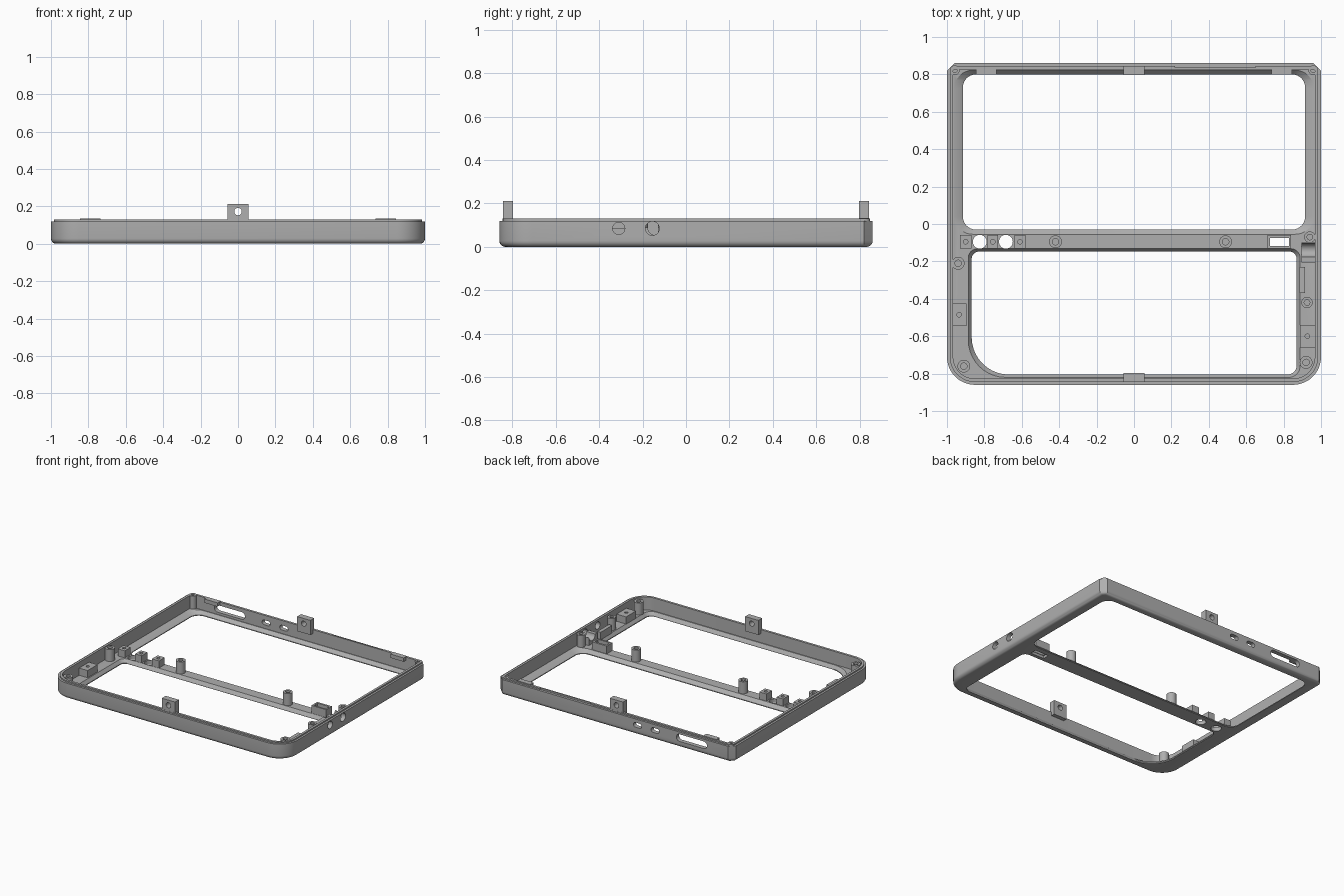
import bpy, bmesh
from math import cos, sin, pi
from mathutils import Matrix

if "Cube" in bpy.data.objects:
    bpy.data.objects.remove(bpy.data.objects["Cube"])

GREY = (0.43, 0.43, 0.43, 1)
mat = bpy.data.materials.new("plain grey")
mat.use_nodes = True
mat.diffuse_color = GREY
mat.node_tree.nodes["Principled BSDF"].inputs["Base Color"].default_value = GREY

FLOOR, RIM, TOP = 0.03, 0.12, 0.13


def finish(bm, name):
    bmesh.ops.recalc_face_normals(bm, faces=bm.faces)
    me = bpy.data.meshes.new(name)
    bm.to_mesh(me)
    bm.free()
    ob = bpy.data.objects.new(name, me)
    me.materials.append(mat)
    bpy.context.collection.objects.link(ob)
    return ob


def outline(x0, x1, y0, y1, radii, inset=0, segs=(10, 10, 10, 10)):
    """Rounded rectangle; corners run front-left, front-right, back-right, back-left on screen."""
    x0, x1, y0, y1 = x0 + inset, x1 - inset, y0 + inset, y1 - inset
    corners = [(x0, y0, 1, 1), (x1, y0, -1, 1), (x1, y1, -1, -1), (x0, y1, 1, -1)]
    pts = []
    for i, (x, y, sx, sy) in enumerate(corners):
        r = max(radii[i] - inset, 0.006)
        for k in range(segs[i] + 1):
            a = pi + i * pi / 2 + k / segs[i] * pi / 2
            pts.append((x + sx * r + r * cos(a), y + sy * r + r * sin(a)))
    return pts


def loft(name, layers):
    """Closed solid through a stack of (outline, z)."""
    bm = bmesh.new()
    rings = [[bm.verts.new((x, y, z)) for x, y in pts] for pts, z in layers]
    for a, b in zip(rings, rings[1:]):
        n = len(a)
        for i in range(n):
            bm.faces.new((a[i], a[(i + 1) % n], b[(i + 1) % n], b[i]))
    bm.faces.new(rings[0])
    bm.faces.new(rings[-1])
    return finish(bm, name)


def box(name, x0, x1, y0, y1, z0, z1):
    bm = bmesh.new()
    bmesh.ops.create_cube(bm, size=1)
    bmesh.ops.scale(bm, vec=(x1 - x0, y1 - y0, z1 - z0), verts=bm.verts)
    bmesh.ops.translate(bm, vec=((x0 + x1) / 2, (y0 + y1) / 2, (z0 + z1) / 2), verts=bm.verts)
    return finish(bm, name)


def cyl(name, at, r, depth, axis="Z"):
    bm = bmesh.new()
    turn = {"Z": Matrix(), "X": Matrix.Rotation(pi / 2, 4, "Y"), "Y": Matrix.Rotation(pi / 2, 4, "X")}
    bmesh.ops.create_cone(bm, cap_ends=True, segments=28, radius1=r, radius2=r, depth=depth,
                          matrix=Matrix.Translation(at) @ turn[axis])
    return finish(bm, name)


def cut(ob, cutters):
    """Subtract each cutter from the part, then discard it."""
    bpy.context.view_layer.objects.active = ob
    for c in cutters:
        c.hide_render = True
        m = ob.modifiers.new("cut", "BOOLEAN")
        m.operation, m.solver, m.object = "DIFFERENCE", "EXACT", c
        bpy.ops.object.modifier_apply(modifier=m.name)
        bpy.data.objects.remove(c)
    return ob


# Outer shell with rounded underside, chamfered back corners and a stepped rim
R = (0.15, 0.15, 0.04, 0.04)


def shell(inset):
    return outline(-1, 1, -0.86, 0.86, R, inset, (12, 12, 1, 1))


f = 0.028
under = [(shell(f * (1 - sin(k * pi / 10))), f * (1 - cos(k * pi / 10))) for k in range(6)]
frame = loft("frame", under + [(shell(0), RIM), (shell(0.015), RIM), (shell(0.015), TOP)])

# Hollow and the two screen openings with sloping edges
hollow = loft("hollow_cutter", [(shell(0.033), FLOOR), (shell(0.033), 0.3)])


def opening(box_low, r_low, box_high, r_high):
    low, high = outline(*box_low, r_low), outline(*box_high, r_high)
    return loft("opening_cutter", [(low, -0.05), (low, 0.006), (high, FLOOR), (high, FLOOR + 0.02)])


upper = opening((-0.915, 0.915, -0.03, 0.8), [0.07] * 4, (-0.962, 0.962, -0.055, 0.822), [0.1] * 4)
lower = opening((-0.868, 0.87, -0.805, -0.147), (0.2, 0.05, 0.04, 0.04),
                (-0.886, 0.888, -0.82, -0.132), (0.2, 0.06, 0.05, 0.05))
cut(frame, [hollow, upper, lower])

# Holes through the crossbar
cut(frame, [cyl("bar_hole_cutter", (x, -0.095, 0), 0.037, 0.2) for x in (-0.825, -0.685)])
cut(frame, [box("bar_slot_cutter", 0.72, 0.835, -0.12, -0.07, -0.1, 0.2)])

# Round ports in the side wall
cut(frame, [cyl("port_cutter", (0.98, y, 0.085), r, 0.12, "X") for y, r in ((-0.31, 0.028), (-0.155, 0.032))])


# Rounded ports in the back wall
def wall_slot(x, w, h):
    c = loft("slot_cutter", [(outline(-w / 2, w / 2, -h / 2, h / 2, [h * 0.49] * 4, 0, [5] * 4), z)
                             for z in (-0.06, 0.06)])
    c.data.transform(Matrix.Translation((x, 0.85, 0.075)) @ Matrix.Rotation(pi / 2, 4, "X"))
    return c


cut(frame, [wall_slot(-0.65, 0.26, 0.055), wall_slot(-0.34, 0.07, 0.036), wall_slot(-0.19, 0.07, 0.036)])

# Shallow relief along the back rim
cut(frame, [box("rim_cutter", 0.22, 0.65, 0.838, 0.85, 0.118, 0.2)])

# Screw bosses: tubes with blind holes
bosses = [(-0.42, -0.095, 0.034), (0.49, -0.095, 0.034), (0.94, -0.07, 0.03), (0.925, -0.42, 0.03),
          (0.92, -0.74, 0.034), (-0.94, -0.21, 0.034), (-0.91, -0.76, 0.034),
          (-0.958, 0.822, 0.026), (0.958, 0.822, 0.026)]
for x, y, r in bosses:
    h = TOP if y > 0 else 0.122
    b = cyl("screw_boss", (x, y, (h + 0.02) / 2), r, h - 0.02)
    cut(b, [cyl("bore_cutter", (x, y, 0.12), r * 0.5, 0.12)])

# Mounting blocks with pilot holes
blocks = [(-0.9, -0.095, 0.06, 0.07), (-0.755, -0.095, 0.055, 0.07), (-0.61, -0.095, 0.06, 0.07),
          (-0.935, -0.485, 0.08, 0.12), (0.927, -0.6, 0.08, 0.12)]
for x, y, w, d in blocks:
    b = box("mounting_block", x - w / 2, x + w / 2, y - d / 2, y + d / 2, 0.02, 0.085)
    cut(b, [cyl("pilot_cutter", (x, y, 0.09), 0.012, 0.08)])

# Slotted socket on the crossbar
socket = box("bar_socket", 0.715, 0.84, -0.13, -0.06, 0.02, 0.09)
cut(socket, [box("socket_cutter", 0.728, 0.828, -0.117, -0.075, 0, 0.2)])

# Cradle and plate behind the side ports
cradle = box("port_cradle", 0.895, 0.968, -0.205, -0.1, 0.02, 0.09)
cut(cradle, [cyl("cradle_cutter", (0.93, -0.14, 0.09), 0.036, 0.2, "X")])
box("port_plate", 0.886, 0.914, -0.37, -0.23, 0.02, 0.085)

# Upright tabs with cross holes, front and back
for s, name in ((-1, "front_tab"), (1, "back_tab")):
    y0, y1 = sorted((s * 0.797, s * 0.844))
    tab = box(name, -0.056, 0.056, y0, y1, 0.1, 0.212)
    cut(tab, [cyl("tab_cutter", (0, s * 0.82, 0.172), 0.02, 0.2, "Y")])

# Snap clips inside the back wall
for s in (-1, 1):
    box("back_clip", s * 0.79 - 0.056, s * 0.79 + 0.056, 0.8, 0.84, 0.105, 0.134)

# Smooth shading with sharp edges kept
bpy.ops.object.select_all(action="DESELECT")
for ob in bpy.context.collection.objects:
    if ob.type == "MESH":
        ob.select_set(True)
        bpy.context.view_layer.objects.active = ob
bpy.ops.object.shade_smooth_by_angle()
